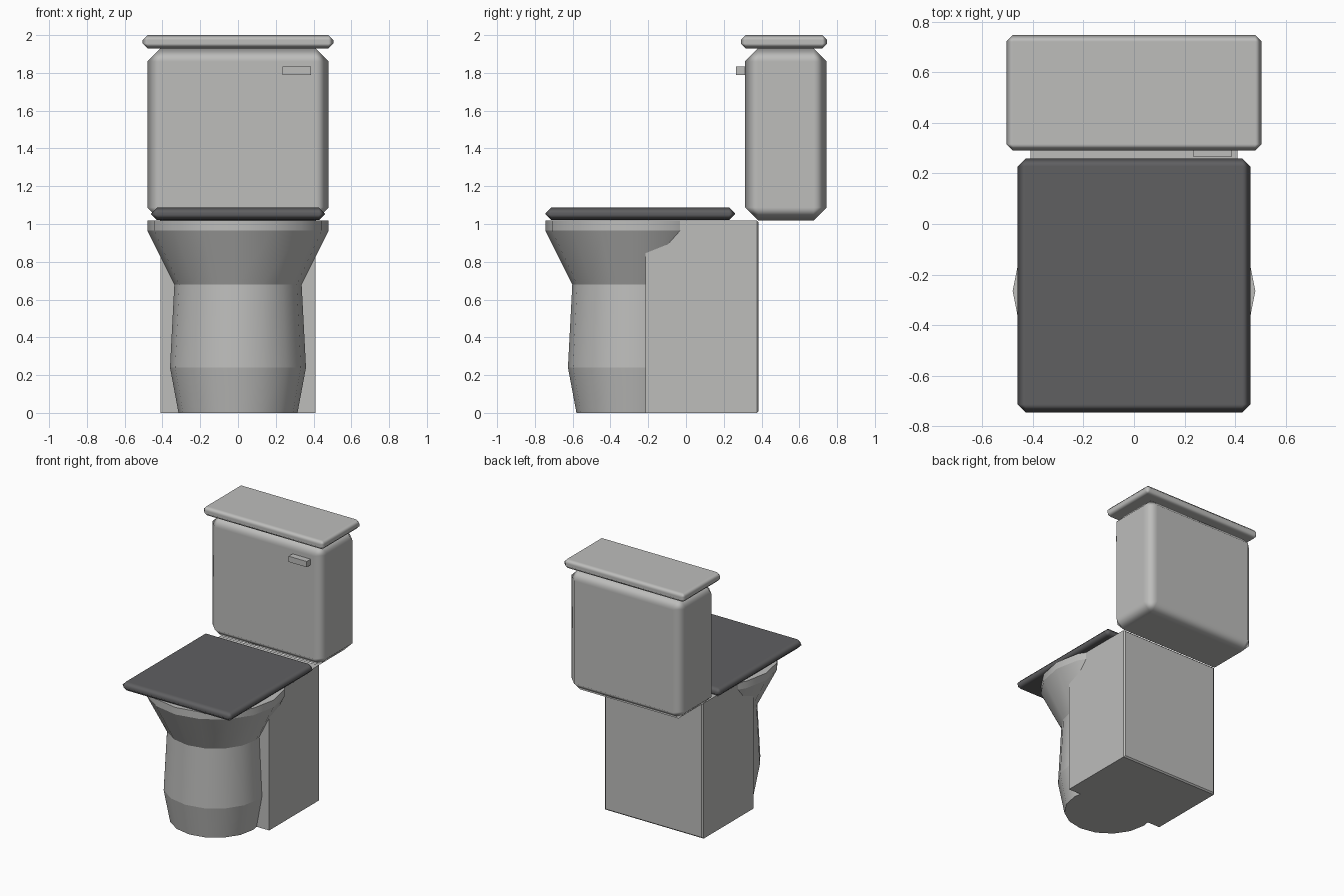
import bpy, bmesh, math

cube = bpy.data.objects.get("Cube")
if cube:
    bpy.data.objects.remove(cube, do_unlink=True)


def material(name, rgb):
    m = bpy.data.materials.new(name)
    m.use_nodes = True
    m.diffuse_color = (*rgb, 1)
    m.node_tree.nodes["Principled BSDF"].inputs["Base Color"].default_value = (*rgb, 1)
    return m


porcelain = material("porcelain", (0.51, 0.51, 0.50))
dark_plastic = material("dark_plastic", (0.115, 0.115, 0.12))


def add_object(name, bm, mat):
    bmesh.ops.recalc_face_normals(bm, faces=bm.faces)
    mesh = bpy.data.meshes.new(name)
    bm.to_mesh(mesh)
    bm.free()
    mesh.materials.append(mat)
    ob = bpy.data.objects.new(name, mesh)
    bpy.context.collection.objects.link(ob)
    return ob


def box(name, x, y, z, mat, chamfer=0):
    """Box spanning the given ranges, with softly shaded chamfered edges."""
    bm = bmesh.new()
    bmesh.ops.create_cube(bm, size=1)
    for v in bm.verts:
        for i, (lo, hi) in enumerate((x, y, z)):
            v.co[i] = hi if v.co[i] > 0 else lo
    ob = add_object(name, bm, mat)
    if chamfer:
        for p in ob.data.polygons:
            p.use_smooth = True
        mod = ob.modifiers.new("chamfer", 'BEVEL')
        mod.width = chamfer
        mod.segments = 1
        mod.harden_normals = True
    return ob


def lathe(name, profile, sides, centre_y, mat):
    """Closed solid turned from (radius, height) pairs."""
    bm = bmesh.new()
    rings = []
    for r, z in profile:
        angles = [2 * math.pi * i / sides for i in range(sides)]
        rings.append([bm.verts.new((r * math.cos(a), centre_y + r * math.sin(a), z))
                      for a in angles])
    for low, high in zip(rings, rings[1:]):
        for i in range(sides):
            j = (i + 1) % sides
            bm.faces.new((low[i], low[j], high[j], high[i]))
    bm.faces.new(rings[0])
    bm.faces.new(rings[-1])
    ob = add_object(name, bm, mat)
    bpy.ops.object.select_all(action='DESELECT')
    ob.select_set(True)
    bpy.context.view_layer.objects.active = ob
    bpy.ops.object.shade_smooth_by_angle(angle=math.radians(25))
    # Keep the crease between the stacked bands
    for e in ob.data.edges:
        a, b = (ob.data.vertices[i].co.z for i in e.vertices)
        if abs(a - b) < 1e-5:
            e.use_edge_sharp = True
    return ob


# Bowl and pedestal
lathe("bowl", [(0.315, 0), (0.36, 0.24), (0.337, 0.68), (0.48, 0.965), (0.48, 1.018)],
      16, -0.265, porcelain)

# Rear base, with only the edges of its back face softened
base = box("rear_base", (-0.41, 0.41), (-0.215, 0.385), (0, 1.018), porcelain)
bm = bmesh.new()
bm.from_mesh(base.data)
back_edges = [e for e in bm.edges if all(v.co.y > 0.3 for v in e.verts)]
bmesh.ops.bevel(bm, geom=back_edges, offset=0.01, segments=1, affect='EDGES')
bm.to_mesh(base.data)
bm.free()

# Seat cover
box("seat_cover", (-0.46, 0.46), (-0.745, 0.26), (1.02, 1.088), dark_plastic, 0.032)

# Water tank, its lid and the flush handle
box("tank", (-0.48, 0.48), (0.312, 0.745), (1.018, 1.93), porcelain, 0.07)
box("tank_lid", (-0.505, 0.505), (0.29, 0.747), (1.93, 2.0), porcelain, 0.026)
box("flush_handle", (0.236, 0.386), (0.265, 0.315), (1.79, 1.833), porcelain)
